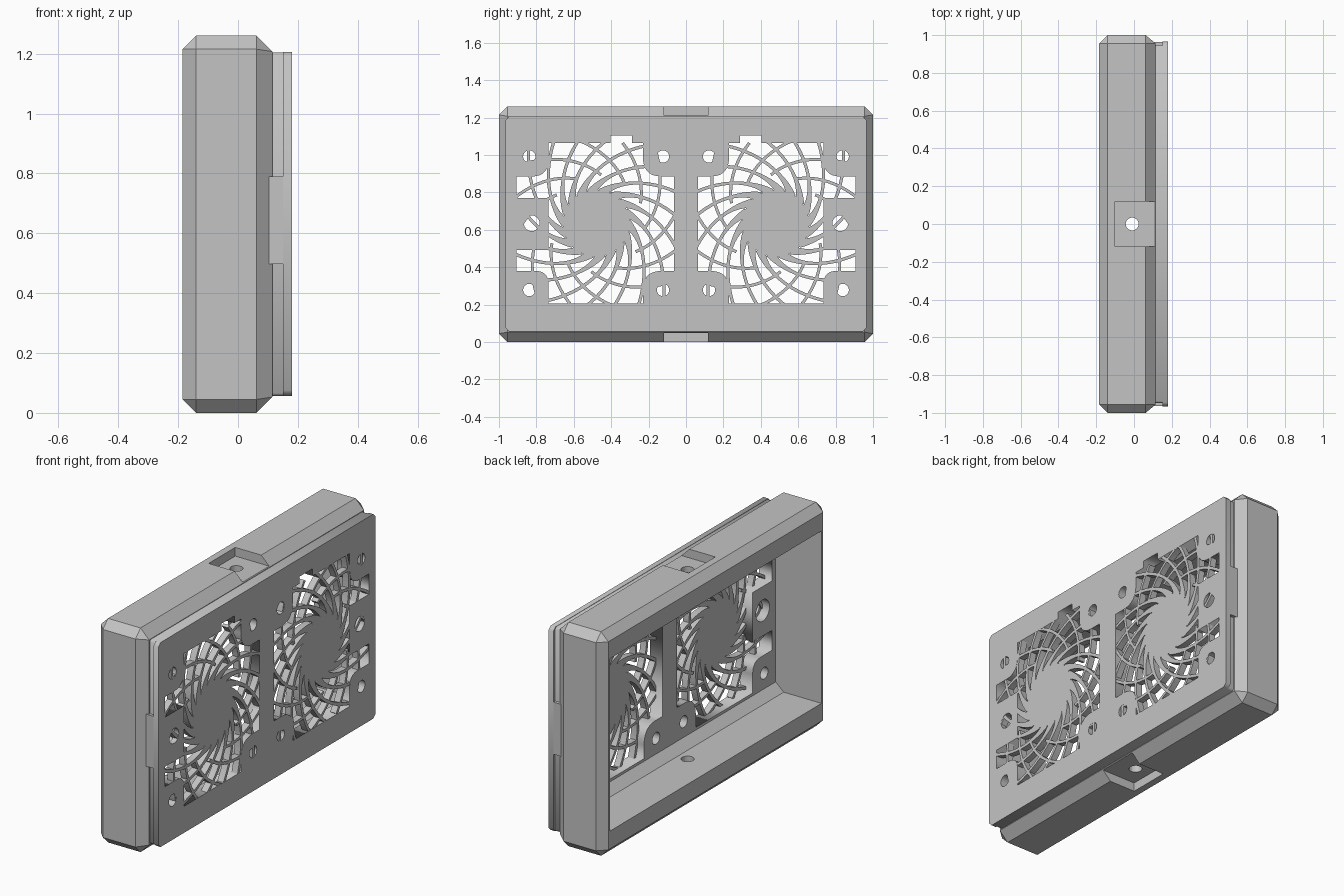
import bpy, bmesh, math
from mathutils import Vector, Matrix

if "Cube" in bpy.data.objects:
    bpy.data.objects.remove(bpy.data.objects["Cube"])

grey = bpy.data.materials.new("plain grey")
grey.diffuse_color = (0.55, 0.55, 0.55, 1)
grey.use_nodes = True
grey.node_tree.nodes["Principled BSDF"].inputs["Base Color"].default_value = grey.diffuse_color

MID = 0.63            # half height
FAN = (0.48, 0.635)   # fan centre in y, z


def finish(name, bm):
    bmesh.ops.remove_doubles(bm, verts=bm.verts, dist=1e-5)
    bmesh.ops.recalc_face_normals(bm, faces=bm.faces)
    me = bpy.data.meshes.new(name)
    bm.to_mesh(me)
    bm.free()
    me.materials.append(grey)
    ob = bpy.data.objects.new(name, me)
    bpy.context.collection.objects.link(ob)
    return ob


def add_box(bm, x0, x1, y0, y1, z0, z1):
    m = Matrix.Translation(((x0 + x1) / 2, (y0 + y1) / 2, (z0 + z1) / 2))
    m = m @ Matrix.Diagonal((x1 - x0, y1 - y0, z1 - z0, 1))
    bmesh.ops.create_cube(bm, size=1, matrix=m)


def rect(hy, z0, z1, c):
    """Rectangle in y, z with its corners cut by c (eight points)."""
    return [(-hy + c, z0), (hy - c, z0), (hy, z0 + c), (hy, z1 - c),
            (hy - c, z1), (-hy + c, z1), (-hy, z1 - c), (-hy, z0 + c)]


# Housing: a bevelled hollow frame, lofted through rectangles along x
bm = bmesh.new()
sections = [(-0.185, 0.955, 0.045, 1.215, 0), (-0.14, 1, 0, 1.26, 0.045),
            (0.062, 1, 0, 1.26, 0.045), (0.115, 0.955, 0.053, 1.207, 0),
            (0.115, 0.94, 0.19, 1.115, 0), (0.10, 0.94, 0.19, 1.115, 0),
            (0.05, 0.94, 0.145, 1.115, 0), (-0.185, 0.94, 0.145, 1.115, 0)]
loops = [[bm.verts.new((x, y, z)) for y, z in rect(hy, z0, z1, c)]
         for x, hy, z0, z1, c in sections]
for a, b in zip(loops, loops[1:] + loops[:1]):
    for i in range(8):
        j = (i + 1) % 8
        bm.faces.new((a[i], a[j], b[j], b[i]))
bmesh.ops.dissolve_degenerate(bm, dist=1e-5, edges=bm.edges)
housing = finish("housing", bm)

# Top and bottom pockets with a screw hole, cut from the housing
for z0, z1 in ((1.211, 1.4), (-0.14, 0.049)):
    for kind in ("pocket", "hole"):
        bm = bmesh.new()
        if kind == "pocket":
            add_box(bm, -0.10, 0.3, -0.118, 0.118, z0, z1)
        else:
            bmesh.ops.create_cone(bm, cap_ends=True, segments=24, radius1=0.034,
                                  radius2=0.034, depth=0.4,
                                  matrix=Matrix.Translation((-0.01, 0, (z0 + z1) / 2)))
        cutter = finish("cutter", bm)
        cutter.hide_render = True
        mod = housing.modifiers.new("cut", "BOOLEAN")
        mod.operation = "DIFFERENCE"
        mod.solver = "EXACT"
        mod.object = cutter
        bpy.context.view_layer.objects.active = housing
        bpy.ops.object.modifier_apply(modifier=mod.name)
        bpy.data.objects.remove(cutter)


def circle(y, z, r, n=24):
    return [(y + r * math.cos(i * math.tau / n), z + r * math.sin(i * math.tau / n))
            for i in range(n)]


def rounded(points):
    """Outline whose third value, if given, rounds that corner."""
    out = []
    for i, p in enumerate(points):
        q = Vector(p[:2])
        if len(p) == 2:
            out.append(tuple(q))
            continue
        a = q + (Vector(points[i - 1][:2]) - q).normalized() * p[2]
        b = q + (Vector(points[(i + 1) % len(points)][:2]) - q).normalized() * p[2]
        for k in range(8):
            t = k / 7
            out.append(tuple(a * (1 - t) ** 2 + q * 2 * t * (1 - t) + b * t * t))
    return out


window = rounded([(0.065, 0.38), (0.23, 0.38, 0.1), (0.23, 0.205), (0.735, 0.205),
                  (0.735, 0.38, 0.07), (0.905, 0.38), (0.905, 0.492), (0.735, 0.492),
                  (0.735, 0.77), (0.905, 0.77), (0.905, 0.885), (0.735, 0.885, 0.09),
                  (0.735, 1.065), (0.405, 1.065), (0.405, 1.105), (0.29, 1.105),
                  (0.29, 1.065), (0.23, 1.065), (0.23, 0.885, 0.1), (0.065, 0.885)])


def plate(name, x0, x1, outer, side_hole):
    """Flat panel with both fan windows and the screw holes."""
    cu = bpy.data.curves.new(name, "CURVE")
    cu.dimensions = "2D"
    cu.fill_mode = "BOTH"
    cu.extrude = (x1 - x0) / 2
    outlines = [outer]
    for s in (1, -1):
        cuts = [window, circle(0.825, 0.635, side_hole)]
        cuts += [circle(y, z, 0.033) for y in (0.123, 0.838) for z in (0.278, 0.992)]
        outlines += [[(s * y, z) for y, z in c] for c in cuts]
    for pts in outlines:
        sp = cu.splines.new("POLY")
        sp.points.add(len(pts) - 1)
        for p, (y, z) in zip(sp.points, pts):
            p.co = (y, z, 0, 1)
        sp.use_cyclic_u = True
    cu.materials.append(grey)
    ob = bpy.data.objects.new(name, cu)
    ob.location.x = (x0 + x1) / 2
    ob.rotation_euler = (math.pi / 2, 0, math.pi / 2)
    bpy.context.collection.objects.link(ob)
    bpy.ops.object.select_all(action="DESELECT")
    ob.select_set(True)
    bpy.context.view_layer.objects.active = ob
    bpy.ops.object.convert(target="MESH")


# Fan panel: recessed back layer and wider face layer
plate("panel_back", 0.10, 0.15, rect(0.948, 0.056, 1.204, 0.01), 0.06)
plate("panel_face", 0.15, 0.18, rect(0.965, 0.056, 1.206, 0.02), 0.042)

# Side tabs bridging the groove
for s, side in ((1, "back"), (-1, "front")):
    bm = bmesh.new()
    y = sorted((s * 0.93, s * 0.9645))
    add_box(bm, 0.10, 0.1795, y[0], y[1], 0.497, 0.79)
    finish("side_tab_" + side, bm)

# Swirl grilles: hub, tapered vanes and opposing thin ribs
X0, X1 = 0.142, 0.179


def rib(bm, s, start, r0, twist, w0, w1):
    sect, r = [], r0
    while r < 0.62:
        a = start + twist * math.log(r / r0)
        d = Vector((math.cos(a), math.sin(a)))
        t = Vector((d.x - twist * d.y, d.y + twist * d.x)).normalized()
        p = Vector(FAN) + d * r
        if not (0.04 < p.x < 0.925 and 0.185 < p.y < 1.085):
            break
        w = w1 + (w0 - w1) * max(0, 1 - (r - r0) / 0.14) ** 2
        n = Vector((-t.y, t.x)) * w / 2
        sect.append([bm.verts.new((x, s * q.x, q.y)) for x, q in
                     ((X0, p - n), (X0, p + n), (X1, p + n), (X1, p - n))])
        r += 0.016
    for a, b in zip(sect, sect[1:]):
        for i in range(4):
            j = (i + 1) % 4
            bm.faces.new((a[i], a[j], b[j], b[i]))
    bm.faces.new(sect[0])
    bm.faces.new(sect[-1])


for s, side in ((1, "back"), (-1, "front")):
    bm = bmesh.new()
    m = Matrix.Translation(((X0 + X1) / 2, s * FAN[0], FAN[1]))
    bmesh.ops.create_cone(bm, cap_ends=True, segments=48, radius1=0.178, radius2=0.178,
                          depth=X1 - X0, matrix=m @ Matrix.Rotation(math.pi / 2, 4, "Y"))
    for i in range(18):
        rib(bm, s, i * math.tau / 18, 0.165, 1.0, 0.05, 0.017)
    for i in range(12):
        rib(bm, s, i * math.tau / 12 + 0.1, 0.26, -1.5, 0.016, 0.016)
    finish("grille_" + side, bm)
